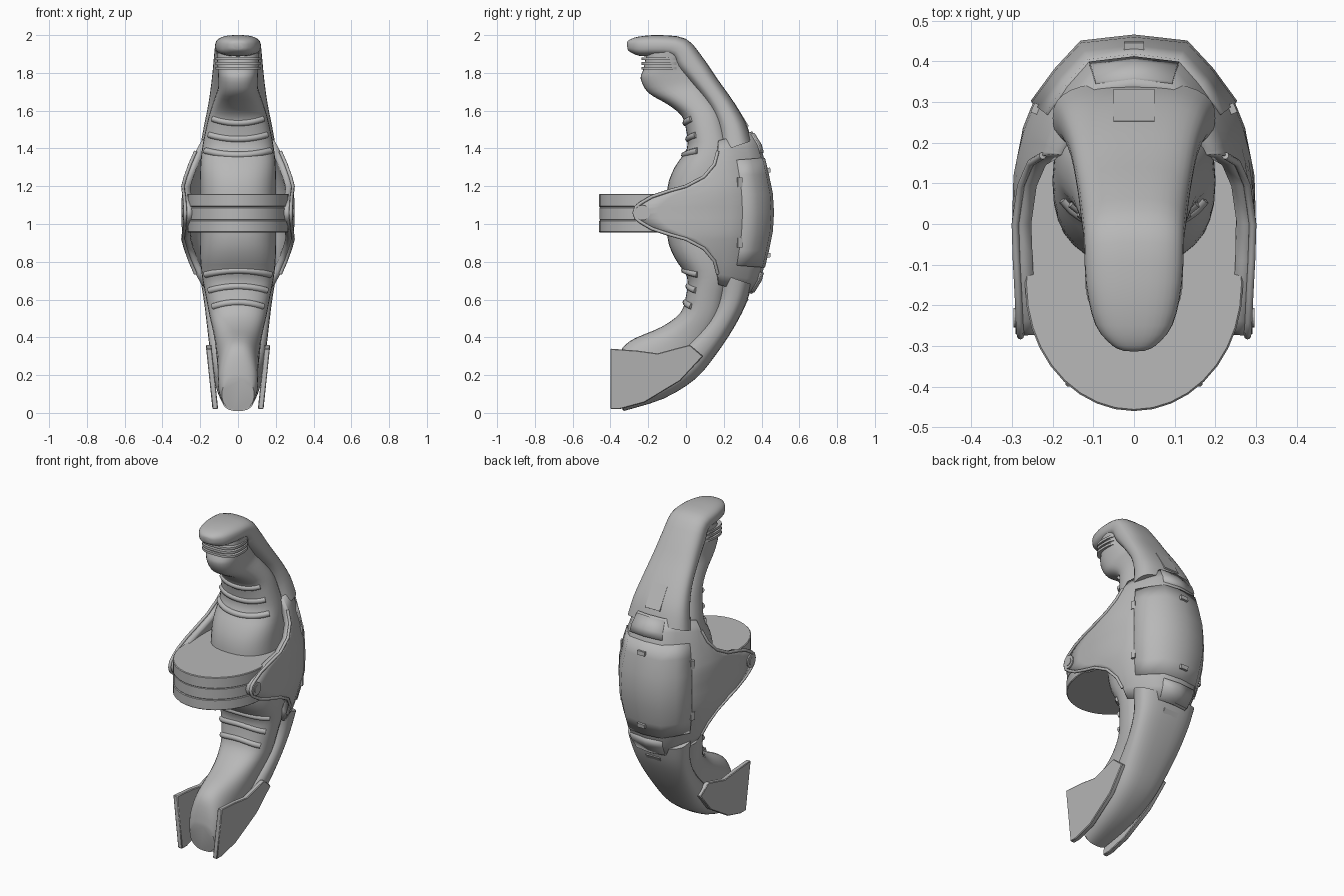
import bpy, bmesh, math
from mathutils import Vector
from mathutils.bvhtree import BVHTree

if "Cube" in bpy.data.objects:
    bpy.data.objects.remove(bpy.data.objects["Cube"])

MID = 1.06  # height of the pivot, the mirror plane of the housing
grey = bpy.data.materials.new("grey")
grey.diffuse_color = (0.48, 0.48, 0.48, 1)
grey.use_nodes = True
grey.node_tree.nodes["Principled BSDF"].inputs["Base Color"].default_value = grey.diffuse_color


def finish(name, bm, angle=35):
    bmesh.ops.recalc_face_normals(bm, faces=bm.faces)
    me = bpy.data.meshes.new(name)
    bm.to_mesh(me)
    bm.free()
    ob = bpy.data.objects.new(name, me)
    bpy.context.collection.objects.link(ob)
    me.materials.append(grey)
    bpy.ops.object.select_all(action='DESELECT')
    ob.select_set(True)
    bpy.context.view_layer.objects.active = ob
    bpy.ops.object.shade_smooth_by_angle(angle=math.radians(angle))
    return ob


def smooth_stations(st, k=3):
    """Catmull-Rom interpolation of stations."""
    out = []
    for i in range(len(st) - 1):
        p = [st[max(i - 1, 0)], st[i], st[i + 1], st[min(i + 2, len(st) - 1)]]
        for j in range(k):
            t = j / k
            out.append([0.5 * (2 * b + (c - a) * t + (2 * a - 5 * b + 4 * c - d) * t * t
                               + (3 * b - a - 3 * c + d) * t ** 3) for a, b, c, d in zip(*p)])
    return out + [list(st[-1])]


def loft(name, st, power=2.4, n=32, k=3):
    """Stations: front y, front z, back y, back z, half width."""
    bm = bmesh.new()
    rings = []
    for fy, fz, by, bz, w in smooth_stations(st, k):
        ring = []
        for i in range(n):
            a = 2 * math.pi * i / n
            c, s = [math.copysign(abs(v) ** (2 / power), v) for v in (math.cos(a), math.sin(a))]
            t = 0.5 + 0.5 * c
            ring.append(bm.verts.new((w * s, fy + (by - fy) * t, fz + (bz - fz) * t)))
        rings.append(ring)
    for r, q in zip(rings, rings[1:]):
        for i in range(n):
            bm.faces.new((r[i], r[(i + 1) % n], q[(i + 1) % n], q[i]))
    bm.faces.new(rings[0])
    bm.faces.new(rings[-1])
    bmesh.ops.recalc_face_normals(bm, faces=bm.faces)
    tree = BVHTree.FromBMesh(bm)
    finish(name, bm)
    return tree


def prism(name, pts, place, bevel=0.0):
    """Extrude an outline; place(p, side) gives the 3D point on either face."""
    bm = bmesh.new()
    a, b = [[bm.verts.new(place(p, s)) for p in pts] for s in (0, 1)]
    bm.faces.new(a)
    bm.faces.new(b[::-1])
    for i in range(len(pts)):
        j = (i + 1) % len(pts)
        bm.faces.new((a[i], b[i], b[j], a[j]))
    ob = finish(name, bm)
    if bevel:
        m = ob.modifiers.new("bevel", 'BEVEL')
        m.width, m.segments = bevel, 1


def tube(name, pts, r):
    cu = bpy.data.curves.new(name, 'CURVE')
    cu.dimensions, cu.bevel_depth, cu.bevel_resolution, cu.use_fill_caps = '3D', r, 2, True
    sp = cu.splines.new('POLY')
    sp.points.add(len(pts) - 1)
    for p, q in zip(sp.points, pts):
        p.co = (*q, 1)
    cu.materials.append(grey)
    bpy.context.collection.objects.link(bpy.data.objects.new(name, cu))


def box(name, loc, size, rx=0.0, rz=0.0):
    bpy.ops.mesh.primitive_cube_add(size=1, location=loc, rotation=(rx, 0, rz))
    ob = bpy.context.object
    ob.name, ob.scale = name, size
    ob.data.materials.append(grey)


# inner core: rounded nose, waist, belly and lower nose
upper = [(-.06, 1.3, .28, 1.3, .2), (-.1, 1.18, .3, 1.18, .2)]
core = loft("core", [
    (-.21, 1.9, 0, 1.92, .113), (-.225, 1.82, .02, 1.84, .108), (-.24, 1.77, .06, 1.8, .105),
    (-.2, 1.695, .1, 1.75, .105), (-.1, 1.635, .14, 1.69, .125), (-.025, 1.575, .2, 1.6, .15),
    (.0, 1.5, .23, 1.51, .17), (.005, 1.4, .26, 1.4, .19), *upper,
    *[(a, 2 * MID - b, c, 2 * MID - d, w) for a, b, c, d, w in upper[::-1]],
    (.005, .72, .26, .72, .19), (.0, .62, .23, .61, .17), (-.03, .53, .2, .49, .15),
    (-.13, .455, .12, .34, .125), (-.27, .395, 0, .18, .112), (-.335, .345, -.12, .09, .108),
    (-.36, .27, -.27, .03, .104), (-.37, .18, -.335, .015, .085)])

# outer limbs: upper one ends in the head, lower one in the tail
loft("upper_limb", [
    (.17, 1.38, .35, 1.44, .2), (.165, 1.5, .315, 1.54, .18), (.12, 1.62, .25, 1.65, .157),
    (.03, 1.74, .165, 1.77, .14), (-.05, 1.83, .09, 1.88, .13), (-.08, 1.88, .0, 1.98, .123),
    (-.16, 1.887, -.14, 2.0, .118), (-.245, 1.89, -.25, 1.992, .095),
    (-.295, 1.91, -.3, 1.975, .055), (-.31, 1.925, -.313, 1.96, .025)], power=2.7)
loft("lower_limb", [
    (.17, .74, .35, .68, .2), (.165, .61, .315, .57, .18), (.11, .49, .25, .445, .165),
    (.0, .37, .16, .31, .15), (-.1, .3, .05, .18, .135), (-.25, .25, -.12, .075, .118),
    (-.34, .2, -.33, .01, .09)], power=2.7)

# grip ribs under the head
for z in (1.825, 1.85, 1.875):
    loft("grip_rib", [(-.236, z - .007, -.02, z - .007, .12),
                      (-.236, z + .007, -.02, z + .007, .12)], power=3, k=1)

# curved vent bars on the core
for sgn in (1, -1):
    for d, w in ((.475, .13), (.39, .15), (.305, .17)):
        pts = []
        for i in range(-8, 9):
            x = w * i / 8
            z = MID + sgn * (d + .022 * (i / 8) ** 2)
            hit = core.ray_cast(Vector((x, -1, z)), Vector((0, 1, 0)))[0]
            if hit:
                pts.append(hit + Vector((0, .006, 0)))
        tube("vent_bar", pts, .018)

# housing rows: height from pivot at front, front y, back y, back rise, half width
ROWS = [(0, -.275, .46, 0, .3), (.03, -.265, .46, 0, .3), (.05, -.24, .459, 0, .3),
        (.085, -.18, .456, 0, .298), (.115, -.09, .452, 0, .296), (.14, 0, .447, 0, .292),
        (.19, .095, .436, .0, .281), (.255, .15, .418, .015, .262), (.32, .168, .393, .04, .238),
        (.37, .172, .35, .06, .21)]
OUTLINE = [(-.28, .93), (0, 1), (.15, .985), (.24, .91), (.3, .83), (.38, .64), (.45, .43), (.465, 0)]


def row_at(d):
    s, d = (-1 if d < 0 else 1), abs(d)
    for a, b in zip(ROWS, ROWS[1:]):
        if d <= b[0]:
            t = (d - a[0]) / (b[0] - a[0])
            _, f, b_, r, w = [p + (q - p) * t for p, q in zip(a, b)]
            return f, b_, s * r, w


def width(y):
    y = max(y, OUTLINE[0][0])
    for (a, p), (b, q) in zip(OUTLINE, OUTLINE[1:]):
        if y <= b:
            return p + (q - p) * (y - a) / (b - a)
    return 0


def patch(name, ds, start=None, off=0.0, thick=.04):
    """Wrap-around sheet of the housing; start limits it to the back."""
    bm = bmesh.new()
    grid = []
    for d in ds:
        f, b, rise, w = row_at(d)
        k = b / .465
        if start is None:
            y0 = f / k
            ys = [y0 + (.24 - y0) * t / 4 for t in range(4)] + [y for y, _ in OUTLINE[3:]]
        else:
            ys = [start] + [y for y, _ in OUTLINE if y > start + .001]
        half = [(width(y) * (w + off), y * k + off, MID + d + rise * (y - f) / (.465 - f)) for y in ys]
        row = half + [(-x, y, z) for x, y, z in half[-2::-1]]
        grid.append([bm.verts.new(p) for p in row])
    for r, q in zip(grid, grid[1:]):
        for i in range(len(r) - 1):
            bm.faces.new((r[i], r[i + 1], q[i + 1], q[i]))
    edge = [[tuple(r[i].co) for r in grid] for i in (0, -1)]
    bmesh.ops.recalc_face_normals(bm, faces=bm.faces)
    if sum(f.normal.y for f in bm.faces) < 0:
        bmesh.ops.reverse_faces(bm, faces=bm.faces)
    me = bpy.data.meshes.new(name)
    bm.to_mesh(me)
    bm.free()
    me.materials.append(grey)
    ob = bpy.data.objects.new(name, me)
    bpy.context.collection.objects.link(ob)
    bpy.context.view_layer.objects.active = ob
    ob.select_set(True)
    bpy.ops.object.shade_smooth_by_angle(angle=math.radians(50))
    m = ob.modifiers.new("thickness", 'SOLIDIFY')
    m.thickness, m.offset = thick, -1
    return edge


# housing with side arms, raised rims, back door and clips
ds = [-r[0] for r in ROWS[:0:-1]] + [r[0] for r in ROWS]
for e in patch("housing", ds):
    tube("arm_rim", e[1:-1], .009)
patch("back_door", [-.27, -.2, -.1, 0, .1, .2, .27], .3, .006, .02)
for s in (1, -1):
    patch("back_clip", [s * .29, s * .32, s * .365], .45, .008, .025)
    box("back_tab", (0, .28, MID + s * .515), (.1, .03, .15), s * .55)
    box("door_latch", (0, .437, MID + s * .225), (.05, .02, .025), s * .12)

# round tray held between the arms, in three stacked bands
for name, z0, z1, k in (("tray_base", .955, 1.02, 1), ("tray_band", 1.02, 1.09, .992), ("tray_top", 1.09, 1.16, 1)):
    arc = [(-.268 * k * math.cos(math.pi * i / 18), -.15 - .31 * k * math.sin(math.pi * i / 18)) for i in range(19)]
    outline = arc + [(.262, .1), (.22, .22), (-.22, .22), (-.262, .1)]
    prism(name, outline, lambda p, s: (p[0], p[1], z1 if s else z0), .004)

for s in (1, -1):
    # pivot bolts and door hinges
    for name, r, x in (("pivot_ring", .04, .277), ("pivot_bolt", .024, .281)):
        bpy.ops.mesh.primitive_cylinder_add(vertices=20, radius=r, depth=.03, location=(s * x, -.23, MID),
                                            rotation=(0, math.pi / 2, 0))
        bpy.context.object.name = name
        bpy.context.object.data.materials.append(grey)
    for z in (.9, 1.22):
        box("door_hinge", (s * .24, .283, z), (.02, .025, .05), 0, s * .4)
    # tail side plates, leaning outward at the top
    prism("tail_plate", [(-.4, .34), (-.26, .33), (-.15, .315), (-.04, .345), (.02, .36), (.09, .3),
                         (-.03, .17), (-.22, .055), (-.35, .02), (-.4, .02)],
          lambda p, side: (s * (.103 + .105 * p[1] + .03 * side), p[0], p[1]), .004)
